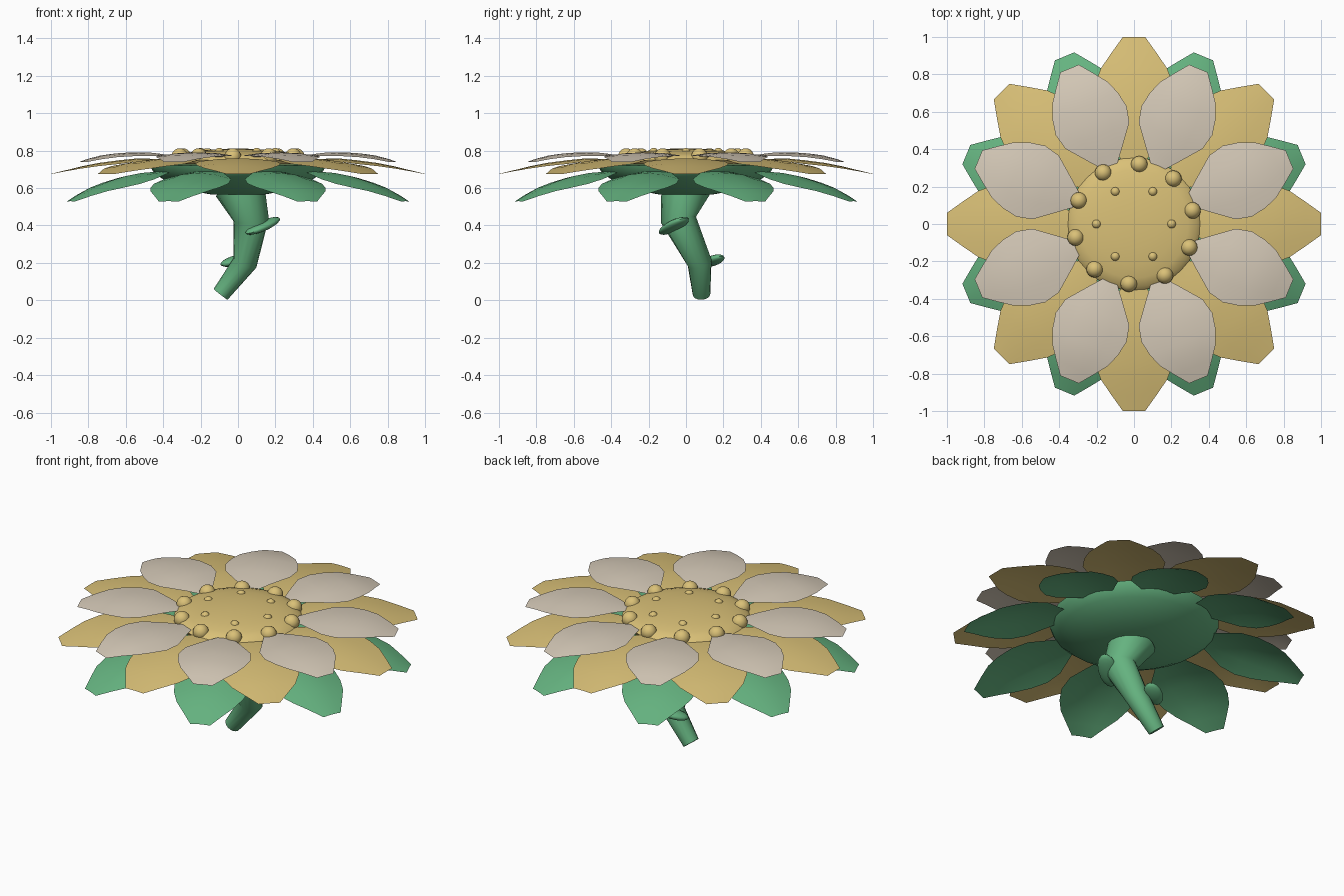
import bpy, bmesh, math
from mathutils import Vector, Matrix

cube = bpy.data.objects.get("Cube")
if cube:
    bpy.data.objects.remove(cube)


def material(name, rgb):
    m = bpy.data.materials.new(name)
    m.use_nodes = True
    m.diffuse_color = (*rgb, 1)
    bsdf = m.node_tree.nodes["Principled BSDF"]
    bsdf.inputs["Base Color"].default_value = (*rgb, 1)
    bsdf.inputs["Roughness"].default_value = 0.8
    return m


GOLD = material("golden yellow", (0.70, 0.53, 0.185))
CREAM = material("cream", (0.67, 0.59, 0.48))
GREEN = material("leaf green", (0.13, 0.45, 0.215))


def finish(name, bm, mat):
    bmesh.ops.recalc_face_normals(bm, faces=bm.faces)
    mesh = bpy.data.meshes.new(name)
    bm.to_mesh(mesh)
    bm.free()
    mesh.materials.append(mat)
    ob = bpy.data.objects.new(name, mesh)
    bpy.context.collection.objects.link(ob)
    bpy.ops.object.select_all(action="DESELECT")
    ob.select_set(True)
    bpy.context.view_layer.objects.active = ob
    bpy.ops.object.shade_smooth_by_angle(angle=math.radians(50))
    return ob


def bridge(bm, rings, closed=True):
    n = len(rings[0])
    for a, b in zip(rings, rings[1:]):
        for i in range(n if closed else n - 1):
            j = (i + 1) % n
            bm.faces.new((a[i], a[j], b[j], b[i]))


def sample(points, x):
    """Linear interpolation along a short list of pairs."""
    for (x0, y0), (x1, y1) in zip(points, points[1:]):
        if x <= x1:
            return y0 + (y1 - y0) * (x - x0) / (x1 - x0)
    return points[-1][1]


# Half-width of every petal along its length
OUTLINE = [(0, 0.15), (0.13, 0.45), (0.33, 0.9), (0.48, 1), (0.63, 0.92),
           (0.76, 0.77), (0.88, 0.52), (1, 0.26)]


def petal_ring(name, mat, start, tip, width, height, droop, offset):
    for k in range(8):
        bm = bmesh.new()
        rows = []
        for t, w in OUTLINE:
            r = start + (tip - start) * t
            z = sample(height, r)
            rows.append([bm.verts.new((r, s * w * width, z - droop * (s * w) ** 2))
                         for s in (-1, -0.5, 0, 0.5, 1)])
        bridge(bm, rows, closed=False)
        turn = Matrix.Rotation(math.radians(45 * k + offset), 4, "Z")
        bmesh.ops.transform(bm, matrix=turn, verts=bm.verts)
        for f in bm.faces:
            f.normal_update()
        ob = finish(f"{name}_{k + 1}", bm, mat)
        if ob.data.polygons[0].normal.z < 0:
            ob.data.flip_normals()


petal_ring("sepal", GREEN, 0.36, 0.97, 0.215,
           [(0.36, 0.69), (0.5, 0.69), (0.63, 0.67), (0.8, 0.62), (0.97, 0.53)], 0.04, 22.5)
petal_ring("outer_petal", GOLD, 0.3, 1.0, 0.23,
           [(0.3, 0.75), (0.55, 0.76), (0.78, 0.73), (1, 0.676)], 0.02, 0)
petal_ring("inner_petal", CREAM, 0.32, 0.9, 0.205,
           [(0.32, 0.765), (0.5, 0.79), (0.65, 0.792), (0.78, 0.775), (0.9, 0.74)], 0.02, 22.5)


def lathe(name, mat, profile, sides=32):
    bm = bmesh.new()
    rings = []
    for r, z in profile:
        rings.append([bm.verts.new((r * math.cos(a), r * math.sin(a), z))
                      for a in (2 * math.pi * i / sides for i in range(sides))])
    bridge(bm, rings)
    bm.faces.new(rings[0])
    bm.faces.new(rings[-1])
    return finish(name, bm, mat)


# Green cup under the bloom, and the domed seed head
lathe("calyx", GREEN, [(0.05, 0.56), (0.15, 0.567), (0.25, 0.585), (0.34, 0.615),
                       (0.41, 0.653), (0.455, 0.69), (0.47, 0.722), (0.3, 0.728)])
lathe("seed_head", GOLD, [(0.3, 0.715), (0.345, 0.73), (0.355, 0.75), (0.335, 0.77),
                          (0.29, 0.785), (0.22, 0.798), (0.13, 0.807), (0.04, 0.811)])


def ellipsoid(name, mat, centre, size, along=(1, 0, 0)):
    bm = bmesh.new()
    bmesh.ops.create_uvsphere(bm, u_segments=16, v_segments=10, radius=1)
    x = Vector(along).normalized()
    y = Vector((0, 0, 1)).cross(x).normalized()
    frame = Matrix((x, y, x.cross(y))).transposed().to_4x4()
    move = Matrix.Translation(centre) @ frame @ Matrix.Diagonal((*size, 1))
    bmesh.ops.transform(bm, matrix=move, verts=bm.verts)
    return finish(name, bm, mat)


# Beads round the rim and small bumps on the dome
for name, count, radius, z, size, first in (("rim_bead", 10, 0.32, 0.768, 0.045, 85),
                                            ("small_bump", 6, 0.2, 0.79, 0.025, 0)):
    for k in range(count):
        a = math.radians(first + 360 * k / count)
        ellipsoid(f"{name}_{k + 1}", mat=GOLD, size=(size,) * 3,
                  centre=(radius * math.cos(a), radius * math.sin(a), z))

# Crooked tapering stem
path = [((-0.093, 0.083, 0.032), 0.047), ((0.037, 0.073, 0.2), 0.066),
        ((0.07, -0.04, 0.43), 0.095), ((0.01, 0.0, 0.6), 0.135)]
centres = [Vector(p) for p, r in path]
bm = bmesh.new()
rings = []
for i, (p, r) in enumerate(path):
    axis = (centres[min(i + 1, 3)] - centres[max(i - 1, 0)]).normalized()
    u = Vector((0, 1, 0)).cross(axis).normalized()
    v = axis.cross(u)
    rings.append([bm.verts.new(centres[i] + r * (math.cos(a) * u + math.sin(a) * v))
                  for a in (2 * math.pi * k / 16 for k in range(16))])
bridge(bm, rings)
bm.faces.new(rings[0])
bm.faces.new(rings[-1])
finish("stem", bm, GREEN)

# Two small leaf buds on the stem
ellipsoid("upper_bud", GREEN, (0.133, -0.065, 0.398), (0.118, 0.055, 0.026), (0.75, 0.6, 0.36))
ellipsoid("lower_bud", GREEN, (-0.02, 0.145, 0.212), (0.085, 0.05, 0.025), (0.75, 0.5, 0.25))
